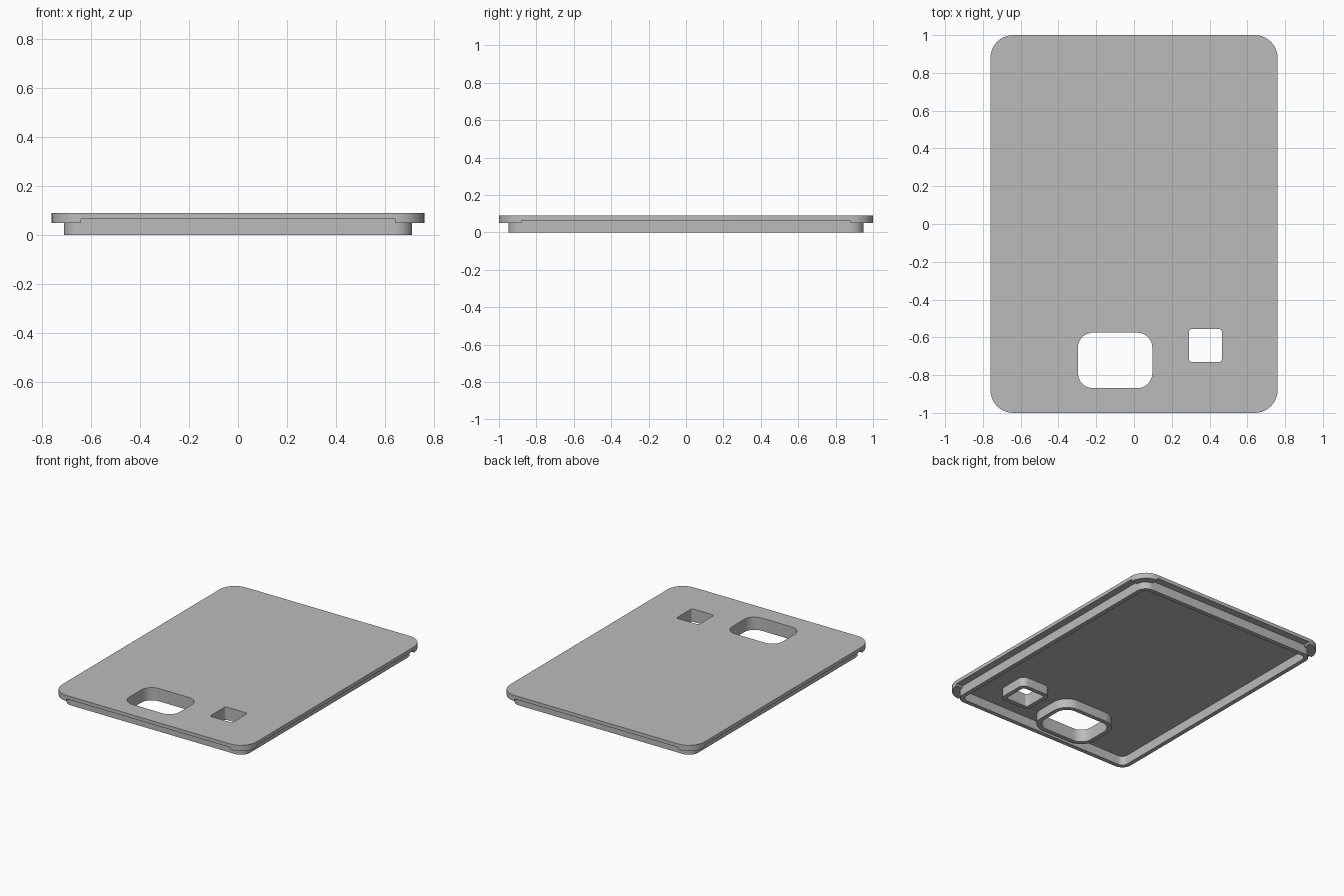
import bpy, bmesh, math
from mathutils import Vector

cube = bpy.data.objects.get("Cube")
if cube:
    bpy.data.objects.remove(cube, do_unlink=True)

grey = bpy.data.materials.new("plain grey")
grey.use_nodes = True
colour = (0.5, 0.5, 0.5, 1)
grey.diffuse_color = colour
grey.node_tree.nodes["Principled BSDF"].inputs["Base Color"].default_value = colour

STEPS = 10
TOP, UNDERSIDE, CORNER_Z = 0.09, 0.065, 0.05
HALF_X, HALF_Y, RADIUS = 0.76, 1.0, 0.12
INSET, WALL = 0.05, 0.03


def arc(cx, cy, r, start):
    """Quarter circle of points, counter-clockwise from the start angle."""
    angles = [start + math.pi / 2 * i / STEPS for i in range(STEPS + 1)]
    return [(cx + r * math.cos(a), cy + r * math.sin(a)) for a in angles]


def rounded(cx, cy, hx, hy, r):
    """Outline of a rounded rectangle."""
    points = []
    for i, (sx, sy) in enumerate([(1, 1), (-1, 1), (-1, -1), (1, -1)]):
        points += arc(cx + sx * (hx - r), cy + sy * (hy - r), r, i * math.pi / 2)
    return points


def slab(name, loops, bottom, top):
    """Solid with the given outline and holes."""
    bm = bmesh.new()
    for loop in loops:
        verts = [bm.verts.new((x, y, bottom)) for x, y in loop]
        for i, v in enumerate(verts):
            bm.edges.new((v, verts[i - 1]))
    bmesh.ops.triangle_fill(bm, use_beauty=True, edges=bm.edges[:], normal=(0, 0, 1))
    result = bmesh.ops.extrude_face_region(bm, geom=bm.faces[:])
    raised = [g for g in result["geom"] if isinstance(g, bmesh.types.BMVert)]
    bmesh.ops.translate(bm, verts=raised, vec=Vector((0, 0, top - bottom)))
    bmesh.ops.recalc_face_normals(bm, faces=bm.faces[:])
    mesh = bpy.data.meshes.new(name)
    bm.to_mesh(mesh)
    bm.free()
    mesh.materials.append(grey)
    obj = bpy.data.objects.new(name, mesh)
    bpy.context.collection.objects.link(obj)
    bpy.ops.object.select_all(action="DESELECT")
    obj.select_set(True)
    bpy.context.view_layer.objects.active = obj
    bpy.ops.object.shade_smooth_by_angle(angle=math.radians(30))
    return obj


# Openings: centre, half sizes, corner radius
openings = {
    "large_opening": (-0.1, -0.722, 0.197, 0.147, 0.08),
    "small_opening": (0.378, -0.643, 0.087, 0.087, 0.015),
}

# Cover plate with both openings
slab("cover_plate",
     [rounded(0, 0, HALF_X, HALF_Y, RADIUS)] + [rounded(*o) for o in openings.values()],
     UNDERSIDE, TOP)

# Collars around the openings
for name, (cx, cy, hx, hy, r) in openings.items():
    slab(name + "_collar",
         [rounded(cx, cy, hx + WALL, hy + WALL, r + WALL), rounded(cx, cy, hx, hy, r)],
         0, UNDERSIDE)

# Rim that plugs into the box
outer = INSET
inner = INSET + WALL
slab("rim",
     [rounded(0, 0, HALF_X - d, HALF_Y - d, RADIUS - d) for d in (outer, inner)],
     0, UNDERSIDE)

# Thicker lips at the four corners
for i, (sx, sy, label) in enumerate([(1, 1, "back_left"), (-1, 1, "back_right"),
                                     (-1, -1, "front_right"), (1, -1, "front_left")]):
    cx, cy, start = sx * (HALF_X - RADIUS), sy * (HALF_Y - RADIUS), i * math.pi / 2
    slab("corner_lip_" + label,
         [arc(cx, cy, RADIUS, start) + arc(cx, cy, RADIUS - INSET, start)[::-1]],
         CORNER_Z, UNDERSIDE)
